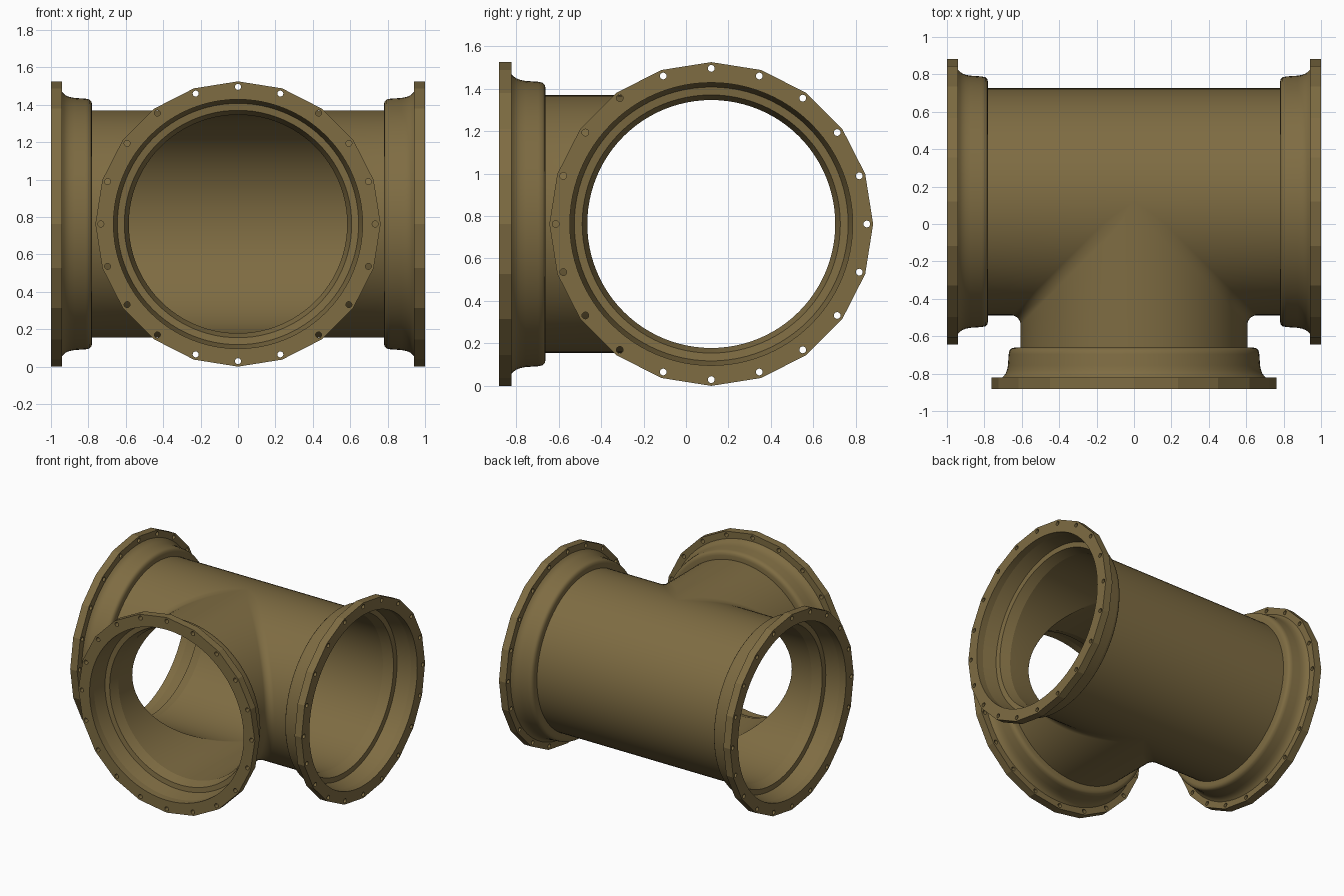
import bpy, bmesh, math
from mathutils import Matrix, Vector

if "Cube" in bpy.data.objects:
    bpy.data.objects.remove(bpy.data.objects["Cube"])

CY, CZ = 0.119, 0.7625          # where the three pipe axes meet
R_OUT, R_IN = 0.607, 0.584      # pipe wall radii
R_FL, SIDES, SEG = 0.7625, 20, 96
CENTRE = Matrix.Translation((0, CY, CZ))
ARMS = {
    "right": CENTRE @ Matrix.Rotation(math.pi / 2, 4, 'Y'),
    "left": CENTRE @ Matrix.Rotation(-math.pi / 2, 4, 'Y'),
    "front": CENTRE @ Matrix.Rotation(math.pi / 2, 4, 'X'),
}

mat = bpy.data.materials.new("bronze brown")
mat.diffuse_color = (0.21, 0.15, 0.055, 1)
mat.use_nodes = True
mat.node_tree.nodes["Principled BSDF"].inputs["Base Color"].default_value = mat.diffuse_color


def add_object(name, bm, matrix=None):
    me = bpy.data.meshes.new(name)
    bm.to_mesh(me)
    bm.free()
    me.materials.append(mat)
    ob = bpy.data.objects.new(name, me)
    if matrix:
        ob.matrix_world = matrix
    bpy.context.collection.objects.link(ob)
    return ob


def smooth(ob, angle=32):
    bpy.ops.object.select_all(action='DESELECT')
    ob.select_set(True)
    bpy.context.view_layer.objects.active = ob
    bpy.ops.object.shade_smooth_by_angle(angle=math.radians(angle))


def grid(bm, rows, flip=False):
    vs = [[bm.verts.new(p) for p in row] for row in rows]
    for a, b in zip(vs, vs[1:]):
        for k in range(len(a) - 1):
            f = [a[k], a[k + 1], b[k + 1], b[k]]
            bm.faces.new(f[::-1] if flip else f)


def revolve(bm, profile):
    rows = []
    for r, u in profile:
        rows.append([(r * math.cos(2 * math.pi * j / SEG), r * math.sin(2 * math.pi * j / SEG), u)
                     for j in range(SEG + 1)])
    grid(bm, rows)


def tee_skin(bm, r, length, fillet, inside):
    """Two equal cylinders meeting in a T, filleted in each horizontal slice."""
    n = SEG // 2
    for side in (1, -1):
        rows = []
        for i in range(n + 1):
            t = math.pi * i / n
            s, z = r * math.sin(t), r * math.cos(t)
            f = min(fillet, s * 0.5)
            row = [(side * length, -s, z)]
            for k in range(9):
                a = math.pi / 2 * k / 8
                row.append((side * (s + f - f * math.sin(a)), -s - f + f * math.cos(a), z))
            row.append((side * s, -length, z))
            rows.append(row)
        grid(bm, rows, flip=(side < 0) != inside)
    # back half of the straight run
    rows = []
    for i in range(n + 1):
        t = math.pi * i / n
        rows.append([(x, r * math.sin(t), r * math.cos(t)) for x in (-length, 0, length)])
    grid(bm, rows, flip=inside)


# tee body, outer and inner skins
bm = bmesh.new()
tee_skin(bm, R_OUT, 0.785, 0.05, False)
tee_skin(bm, R_IN, 0.76, 0.01, True)
bmesh.ops.remove_doubles(bm, verts=bm.verts, dist=1e-5)
smooth(add_object("tee_body", bm, CENTRE))

# socket hubs: bell-shaped outside, stepped seat inside
OUTER = [(0.60, .78), (0.638, .78), (0.655, .784), (0.666, .795), (0.670, .815),
         (0.674, .875), (0.679, .90), (0.686, .918), (0.695, .93), (0.706, .941)]
INNER = [(0.666, .945), (0.645, .84), (0.608, .835), (R_IN, .76)]

# flange ring: 20-sided plate with a round bore and a bolt hole at each corner
bm = bmesh.new()
bmesh.ops.create_cone(bm, cap_ends=True, segments=SIDES, radius1=R_FL, radius2=R_FL,
                      depth=0.06, matrix=Matrix.Translation((0, 0, 0.97)))
plate = add_object("flange_blank", bm)
bm = bmesh.new()
bmesh.ops.create_cone(bm, cap_ends=True, segments=SEG, radius1=0.666, radius2=0.666,
                      depth=0.3, matrix=Matrix.Translation((0, 0, 0.97)))
for k in range(SIDES):
    a = 2 * math.pi * k / SIDES
    pos = Vector((0.733 * math.cos(a), 0.733 * math.sin(a), 0.97))
    bmesh.ops.create_cone(bm, cap_ends=True, segments=16, radius1=0.016, radius2=0.016,
                          depth=0.3, matrix=Matrix.Translation(pos))
cutter = add_object("flange_cutter", bm)
mod = plate.modifiers.new("holes", 'BOOLEAN')
mod.operation, mod.solver, mod.object = 'DIFFERENCE', 'EXACT', cutter
bpy.context.view_layer.update()
flange_mesh = bpy.data.meshes.new_from_object(
    plate.evaluated_get(bpy.context.evaluated_depsgraph_get()))
for helper in (plate, cutter):
    bpy.data.objects.remove(helper)

# one hub and one flange on each of the three openings
for name, matrix in ARMS.items():
    bm = bmesh.new()
    revolve(bm, OUTER)
    revolve(bm, INNER)
    bmesh.ops.remove_doubles(bm, verts=bm.verts, dist=1e-5)
    smooth(add_object(name + "_socket_hub", bm, matrix), 40)
    bm = bmesh.new()
    bm.from_mesh(flange_mesh)
    smooth(add_object(name + "_flange", bm, matrix), 15)
